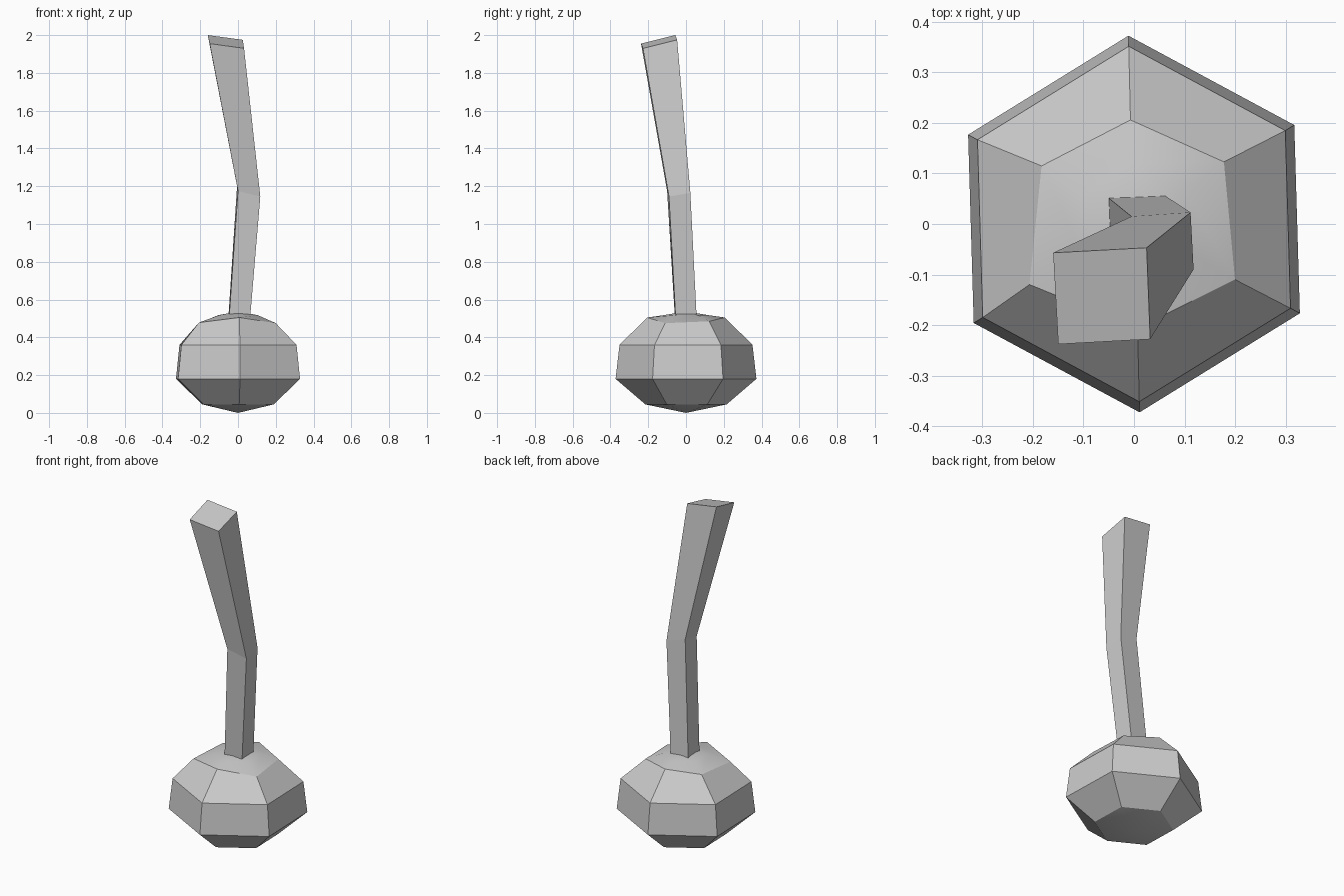
import bpy, bmesh, math

if "Cube" in bpy.data.objects:
    bpy.data.objects.remove(bpy.data.objects["Cube"])


def new_object(name, bm):
    bmesh.ops.recalc_face_normals(bm, faces=bm.faces)
    mesh = bpy.data.meshes.new(name)
    bm.to_mesh(mesh)
    bm.free()
    obj = bpy.data.objects.new(name, mesh)
    bpy.context.collection.objects.link(obj)
    return obj


def hex_ring(radius, z):
    # slightly twisted hexagon with a corner at the back
    return [(radius * math.cos(a), radius * math.sin(a), z)
            for a in (math.radians(91.7 + 60 * i) for i in range(6))]


def skin(bm, rings):
    loops = [[bm.verts.new(p) for p in ring] for ring in rings]
    for a, b in zip(loops, loops[1:]):
        n = len(a)
        for i in range(n):
            j = (i + 1) % n
            bm.faces.new((a[i], a[j], b[j], b[i]))
    return loops


def fan(bm, loop, tip):
    v = bm.verts.new(tip)
    for i in range(len(loop)):
        bm.faces.new((loop[i], loop[(i + 1) % len(loop)], v))


# Bulb: stacked hexagons with an uneven shoulder and softly shaded caps
shoulder = [(-0.007, 0.206, 0.505), (-0.183, 0.115, 0.485), (-0.207, -0.12, 0.478),
            (0.007, -0.206, 0.505), (0.2, -0.11, 0.475), (0.178, 0.123, 0.485)]
bm = bmesh.new()
loops = skin(bm, [hex_ring(0.215, 0.045), hex_ring(0.373, 0.18), hex_ring(0.352, 0.36),
                  shoulder, hex_ring(0.12, 0.517)])
fan(bm, loops[0], (0, 0, 0))
fan(bm, loops[-1], (0, 0, 0.537))
for f in bm.faces:
    zs = [v.co.z for v in f.verts]
    f.smooth = min(zs) > 0.45 or max(zs) < 0.1
new_object("bulb", bm)

# Stem: bent square bar that widens towards its tilted top
bm = bmesh.new()
loops = skin(bm, [
    [(-0.052, 0.053, 0.49), (0.06, 0.057, 0.49), (0.063, -0.054, 0.49), (-0.048, -0.058, 0.49)],
    [(-0.005, 0.015, 1.20), (0.112, 0.023, 1.165), (0.118, -0.09, 1.145), (0.0, -0.1, 1.175)],
    [(-0.16, -0.057, 2.0), (0.025, -0.047, 1.975), (0.032, -0.228, 1.93), (-0.15, -0.238, 1.955)]])
bm.faces.new(loops[0])
bm.faces.new(loops[-1])
new_object("stem", bm)
